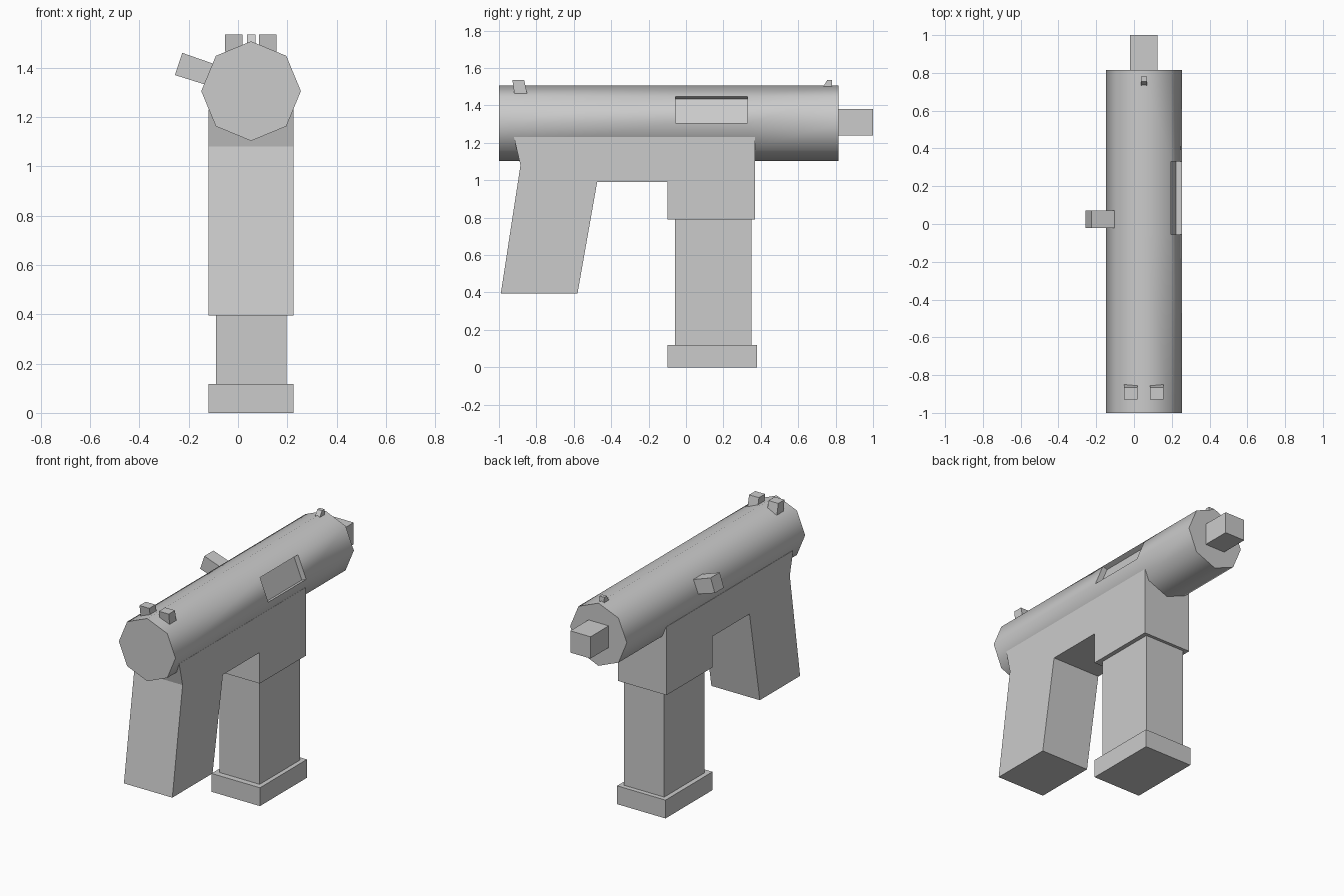
import bpy, bmesh, math
from mathutils import Vector

if "Cube" in bpy.data.objects:
    bpy.data.objects.remove(bpy.data.objects["Cube"])

CX, CZ, R = 0.053, 1.305, 0.202


def finish(bm, name):
    bmesh.ops.recalc_face_normals(bm, faces=bm.faces)
    mesh = bpy.data.meshes.new(name)
    bm.to_mesh(mesh)
    bm.free()
    ob = bpy.data.objects.new(name, mesh)
    bpy.context.collection.objects.link(ob)
    return ob


def prism(name, pts, a, b, axis):
    """Extrude a profile: axis 'x' takes (y, z) points, axis 'y' takes (x, z)."""
    bm = bmesh.new()
    put = (lambda p, d: (d, p[0], p[1])) if axis == 'x' else (lambda p, d: (p[0], d, p[1]))
    face = bm.faces.new([bm.verts.new(put(p, a)) for p in pts])
    ext = bmesh.ops.extrude_face_region(bm, geom=[face])
    move = Vector((b - a, 0, 0) if axis == 'x' else (0, b - a, 0))
    bmesh.ops.translate(bm, vec=move, verts=[v for v in ext['geom'] if isinstance(v, bmesh.types.BMVert)])
    return finish(bm, name)


def box(name, x0, x1, y0, y1, z0, z1):
    return prism(name, [(y0, z0), (y1, z0), (y1, z1), (y0, z1)], x0, x1, 'x')


# Eight-sided receiver tube with a recessed ejection port on the right
bm = bmesh.new()
rings = []
for y in (-1, -0.055, 0.33, 0.815):
    rings.append([bm.verts.new((CX + R * math.cos(i * math.pi / 4), y,
                                CZ + R * math.sin(i * math.pi / 4))) for i in range(8)])
port = None
for k in range(3):
    for i in range(8):
        j = (i + 1) % 8
        f = bm.faces.new((rings[k][i], rings[k + 1][i], rings[k + 1][j], rings[k][j]))
        if k == 1 and i == 0:
            port = f
bm.faces.new(rings[0])
bm.faces.new(rings[-1])
inner = bmesh.ops.extrude_discrete_faces(bm, faces=[port])['faces'][0]
ang = math.pi / 8
bmesh.ops.translate(bm, verts=inner.verts,
                    vec=Vector((math.cos(ang), 0, math.sin(ang))) * -0.034)
tube = finish(bm, "receiver_tube")
bpy.context.view_layer.objects.active = tube
tube.select_set(True)
bpy.ops.object.shade_smooth_by_angle(angle=math.radians(50))
tube.select_set(False)

# Lower frame with raked grip and magazine well
prism("grip_frame", [(-0.92, 1.23), (0.37, 1.23), (0.37, 0.79), (-0.10, 0.79), (-0.10, 0.99),
                     (-0.475, 0.99), (-0.58, 0.395), (-0.99, 0.395), (-0.885, 1.08)],
      -0.12, 0.225, 'x')

# Magazine and its base plate
box("magazine", -0.09, 0.197, -0.06, 0.35, 0.11, 0.80)
box("magazine_base", -0.12, 0.225, -0.098, 0.38, 0, 0.118)

# Square barrel stub
box("barrel", -0.02, 0.124, 0.80, 1.0, 1.24, 1.38)

# Tilted charging handle on the left
prism("charging_handle", [(-0.226, 1.46), (-0.256, 1.37), (-0.09, 1.318), (-0.06, 1.402)],
      -0.02, 0.072, 'y')

# Paired rear sights and small front sight
rear = [(-0.918, 1.465), (-0.85, 1.465), (-0.865, 1.535), (-0.928, 1.535)]
for side, x in (("left", -0.052), ("right", 0.086)):
    prism("rear_sight_" + side, rear, x, x + 0.07, 'x')
prism("front_sight", [(0.73, 1.495), (0.782, 1.495), (0.78, 1.535), (0.755, 1.535)],
      0.036, 0.07, 'x')
